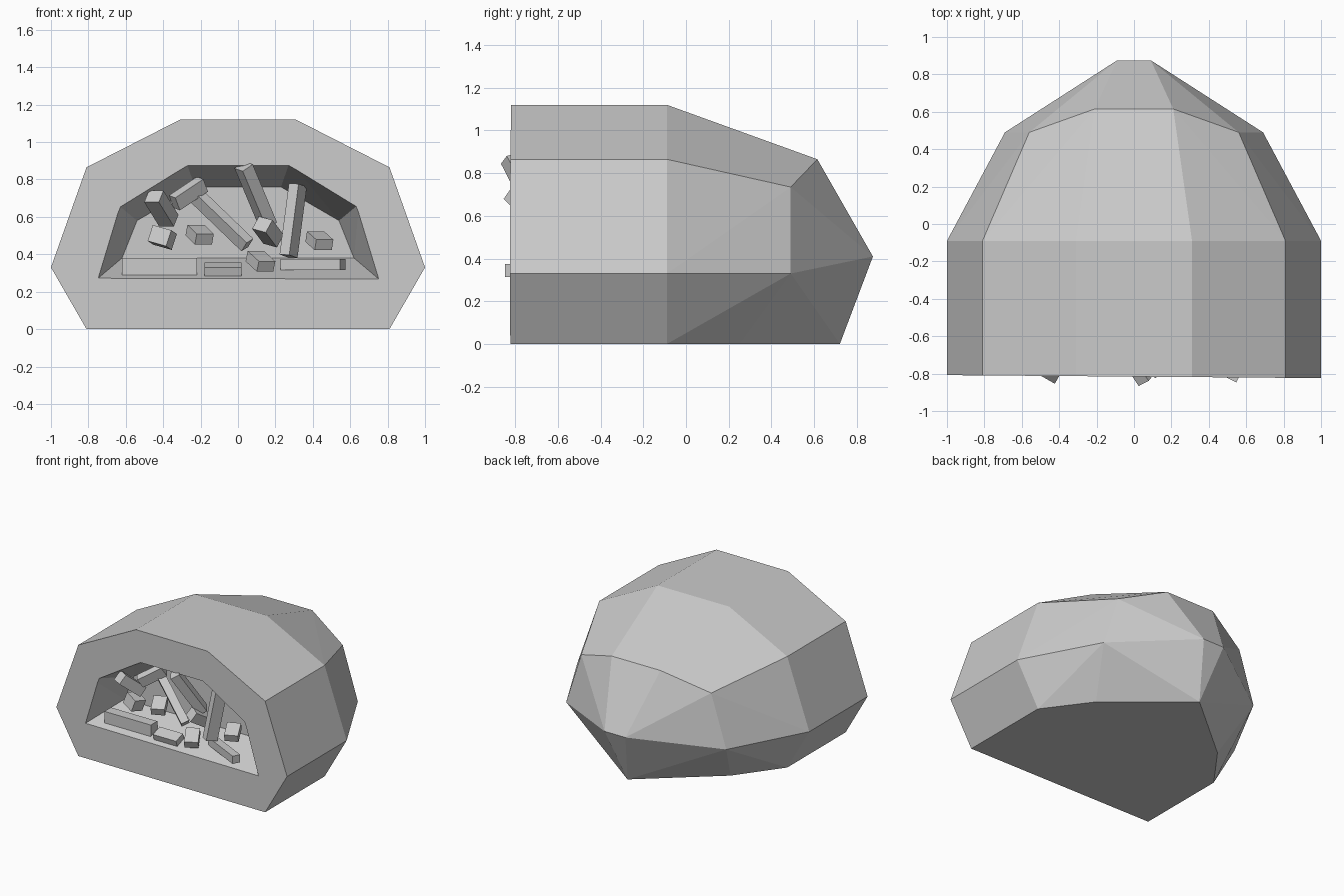
import bpy
import bmesh
from math import radians
from mathutils import Matrix, Vector

cube = bpy.data.objects.get("Cube")
if cube:
    bpy.data.objects.remove(cube, do_unlink=True)

stone = bpy.data.materials.new("stone_grey")
stone.use_nodes = True
stone.diffuse_color = (0.6, 0.6, 0.6, 1)
bsdf = next(n for n in stone.node_tree.nodes if n.type == "BSDF_PRINCIPLED")
bsdf.inputs["Base Color"].default_value = (0.6, 0.6, 0.6, 1)


def finish(name, bm):
    """Turn a bmesh into a flat shaded stone object."""
    bmesh.ops.recalc_face_normals(bm, faces=bm.faces)
    mesh = bpy.data.meshes.new(name)
    bm.to_mesh(mesh)
    bm.free()
    mesh.materials.append(stone)
    obj = bpy.data.objects.new(name, mesh)
    bpy.context.collection.objects.link(obj)
    return obj


def hull(name, points):
    """Convex solid around points, merging coplanar triangles."""
    bm = bmesh.new()
    for p in points:
        bm.verts.new(p)
    bmesh.ops.convex_hull(bm, input=bm.verts)
    bmesh.ops.dissolve_limit(bm, angle_limit=radians(0.5), verts=bm.verts, edges=bm.edges)
    return finish(name, bm)


def mirrored(points):
    return [Vector((s * x, y, z)) for x, y, z in points for s in (1, -1)]


# Boulder: straight front section, tapering to a faceted back
profile = [(0.81, 0), (1, 0.33), (0.81, 0.865), (0.31, 1.12)]
front = mirrored([(x, -0.816, z) for x, z in profile])
for p in front:
    p.y -= 0.008 * p.x
middle = mirrored([(x, -0.09, z) for x, z in profile])
back = mirrored([
    (0.69, 0.49, 0.33), (0.56, 0.49, 0.735), (0.21, 0.615, 0.865),
    (0.09, 0.875, 0.41), (0.56, 0.25, 0),
]) + [Vector((0, 0.72, 0))]
boulder = hull("boulder", front + middle + back)

# Hollow: tapered recess cut into the front
mouth = mirrored([(0.75, -0.816, 0.27), (0.63, -0.816, 0.655), (0.27, -0.816, 0.875)])
rear = mirrored([(0.62, -0.51, 0.38), (0.54, -0.51, 0.58), (0.23, -0.51, 0.76)])
outside = [m.lerp(r, -0.2) for m, r in zip(mouth, rear)]
cutter = hull("hollow_cutter", outside + rear)
cutter.hide_render = True
cut = boulder.modifiers.new("hollow", "BOOLEAN")
cut.operation = "DIFFERENCE"
cut.solver = "EXACT"
cut.object = cutter
bpy.context.view_layer.objects.active = boulder
bpy.ops.object.modifier_apply(modifier=cut.name)
bpy.data.objects.remove(cutter, do_unlink=True)


def block(name, start, end, width, height, roll=0):
    """Square-edged block running from start to end."""
    a, b = Vector(start), Vector(end)
    axis = b - a
    turn = axis.to_track_quat("X", "Z").to_matrix().to_4x4()
    matrix = (Matrix.Translation((a + b) / 2) @ turn
              @ Matrix.Rotation(radians(roll), 4, "X")
              @ Matrix.Diagonal((axis.length, width, height, 1)))
    bm = bmesh.new()
    bmesh.ops.create_cube(bm, size=1, matrix=matrix)
    return finish(name, bm)


# Long rubble lying on the hollow floor
block("floor_slab", (-0.62, -0.72, 0.335), (-0.22, -0.72, 0.335), 0.08, 0.09)
block("floor_brick", (-0.18, -0.74, 0.315), (0.02, -0.74, 0.315), 0.09, 0.06, 18)
block("floor_post", (0.24, -0.66, 0.345), (0.56, -0.82, 0.345), 0.06, 0.06)

# Leaning beams
block("tall_beam", (0.03, -0.82, 0.87), (0.16, -0.66, 0.56), 0.08, 0.07, 20)
block("slanted_beam", (-0.22, -0.63, 0.71), (0.05, -0.72, 0.45), 0.06, 0.07, 30)
block("upright_plank", (0.32, -0.68, 0.77), (0.27, -0.73, 0.39), 0.09, 0.06, 75)
block("upper_beam", (-0.45, -0.81, 0.71), (-0.37, -0.67, 0.58), 0.09, 0.08)
block("upper_slab", (-0.34, -0.72, 0.675), (-0.19, -0.64, 0.775), 0.06, 0.08, 15)

# Loose chunks
block("centre_chunk", (0.13, -0.76, 0.56), (0.19, -0.64, 0.48), 0.09, 0.08, 15)
block("left_chunk", (-0.42, -0.74, 0.50), (-0.39, -0.65, 0.48), 0.11, 0.09, 15)
block("middle_chunk", (-0.23, -0.62, 0.53), (-0.18, -0.73, 0.48), 0.10, 0.06)
block("front_chunk", (0.09, -0.68, 0.39), (0.15, -0.79, 0.335), 0.10, 0.06)
block("right_chunk", (0.41, -0.63, 0.495), (0.46, -0.74, 0.45), 0.10, 0.06)
